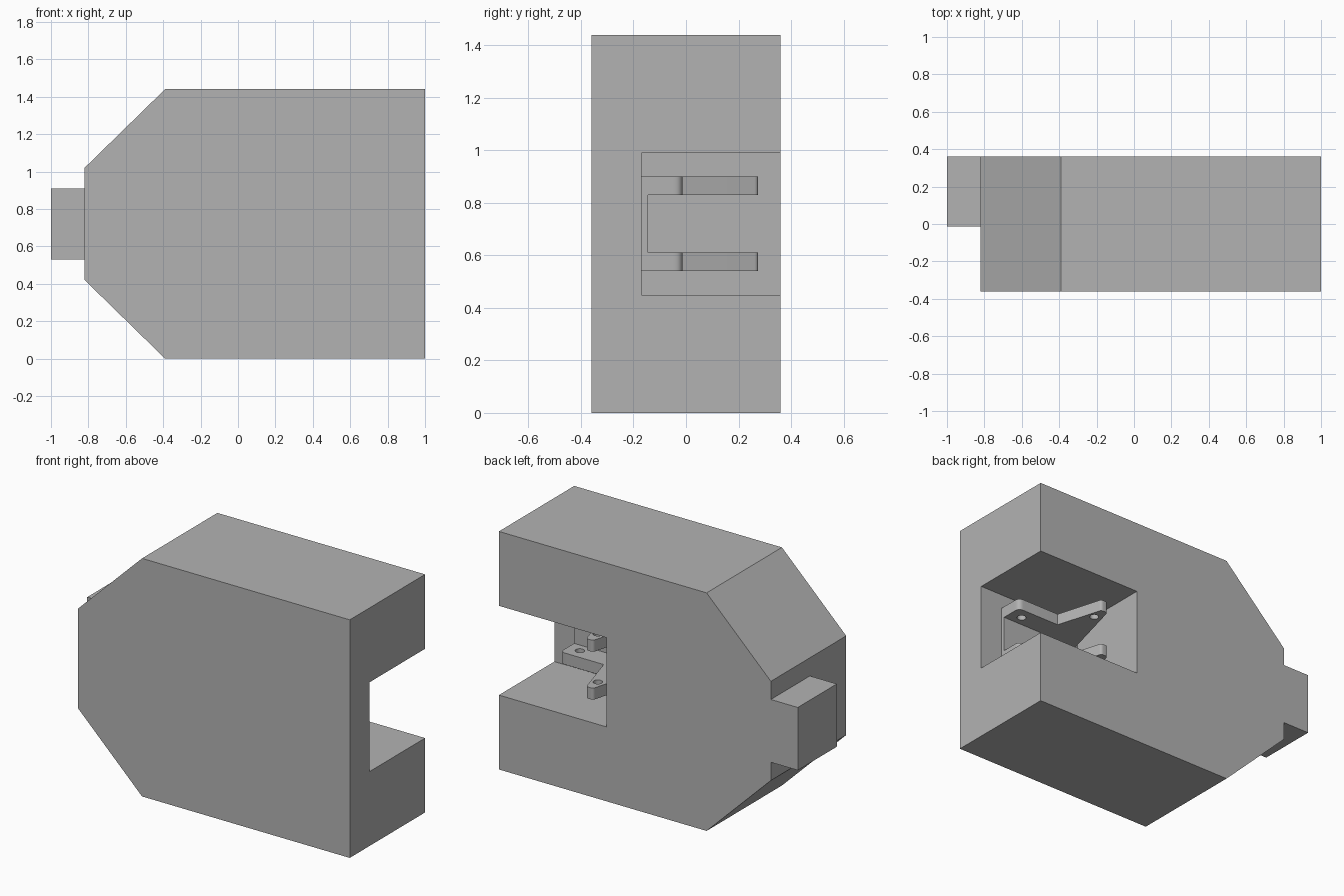
import bpy
import bmesh
from math import radians
from mathutils import Vector

if "Cube" in bpy.data.objects:
    bpy.data.objects.remove(bpy.data.objects["Cube"])

grey = bpy.data.materials.new("plain grey")
grey.use_nodes = True
grey.diffuse_color = (0.45, 0.45, 0.45, 1)
grey.node_tree.nodes["Principled BSDF"].inputs["Base Color"].default_value = grey.diffuse_color


def finish(name, bm):
    bmesh.ops.recalc_face_normals(bm, faces=bm.faces)
    mesh = bpy.data.meshes.new(name)
    bm.to_mesh(mesh)
    bm.free()
    mesh.materials.append(grey)
    obj = bpy.data.objects.new(name, mesh)
    bpy.context.collection.objects.link(obj)
    return obj


def prism(name, points, direction):
    """Extrude a closed outline along a direction."""
    bm = bmesh.new()
    face = bm.faces.new([bm.verts.new(p) for p in points])
    new = bmesh.ops.extrude_face_region(bm, geom=[face])["geom"]
    verts = [g for g in new if isinstance(g, bmesh.types.BMVert)]
    bmesh.ops.translate(bm, verts=verts, vec=direction)
    return finish(name, bm)


def box(name, x, y, z):
    corners = [(x[0], y[0], z[0]), (x[1], y[0], z[0]), (x[1], y[1], z[0]), (x[0], y[1], z[0])]
    return prism(name, corners, (0, 0, z[1] - z[0]))


def cylinder(name, x, y, z, radius, depth):
    bm = bmesh.new()
    bmesh.ops.create_cone(bm, cap_ends=True, segments=32, radius1=radius, radius2=radius, depth=depth)
    bmesh.ops.translate(bm, verts=bm.verts, vec=(x, y, z))
    return finish(name, bm)


def cut(target, cutter):
    """Subtract the cutter and discard it."""
    bpy.context.view_layer.objects.active = target
    mod = target.modifiers.new("cut", "BOOLEAN")
    mod.operation = "DIFFERENCE"
    mod.solver = "EXACT"
    mod.object = cutter
    bpy.ops.object.modifier_apply(modifier=mod.name)
    bpy.data.objects.remove(cutter)


def rounded(corners, z, steps=8):
    """Outline whose corners (x, y, cut length) are rounded off."""
    points = []
    for i, (x, y, size) in enumerate(corners):
        here = Vector((x, y, z))
        if not size:
            points.append(here)
            continue
        before = Vector((*corners[i - 1][:2], z))
        after = Vector((*corners[(i + 1) % len(corners)][:2], z))
        a = here + (before - here).normalized() * size
        b = here + (after - here).normalized() * size
        for s in range(steps + 1):
            t = s / steps
            points.append(a * (1 - t) ** 2 + here * 2 * t * (1 - t) + b * t ** 2)
    return points


# Main housing with two sloped corners and a pocket open to the side and back
profile = [(1, 0), (1, 1.44), (-0.39, 1.44), (-0.82, 1.02), (-0.82, 0.42), (-0.39, 0)]
housing = prism("housing", [(x, -0.36, z) for x, z in profile], (0, 0.72, 0))
cut(housing, box("pocket_cutter", (0.28, 1.2), (-0.17, 0.6), (0.45, 0.99)))

# Tab on the narrow end
box("end_tab", (-1, -0.82), (-0.013, 0.36), (0.53, 0.91))

# Bracket in the pocket: a back plate with two matching forked arms
outline = [(0.85, -0.17, 0), (0.85, -0.013, 0.035), (0.56, -0.013, 0),
           (0.475, 0.275, 0.015), (0.43, 0.275, 0.015), (0.31, -0.17, 0)]
bracket = prism("bracket", rounded(outline, 0.54), (0, 0, 0.36))
cut(bracket, box("gap_cutter", (0, 1.2), (-0.145, 0.6), (0.61, 0.83)))
for x, y in [(0.77, -0.085), (0.457, 0.19)]:
    cut(bracket, cylinder("hole_cutter", x, y, 0.72, 0.026, 0.6))

bpy.ops.object.select_all(action="DESELECT")
bracket.select_set(True)
bpy.context.view_layer.objects.active = bracket
bpy.ops.object.shade_smooth_by_angle(angle=radians(30))
